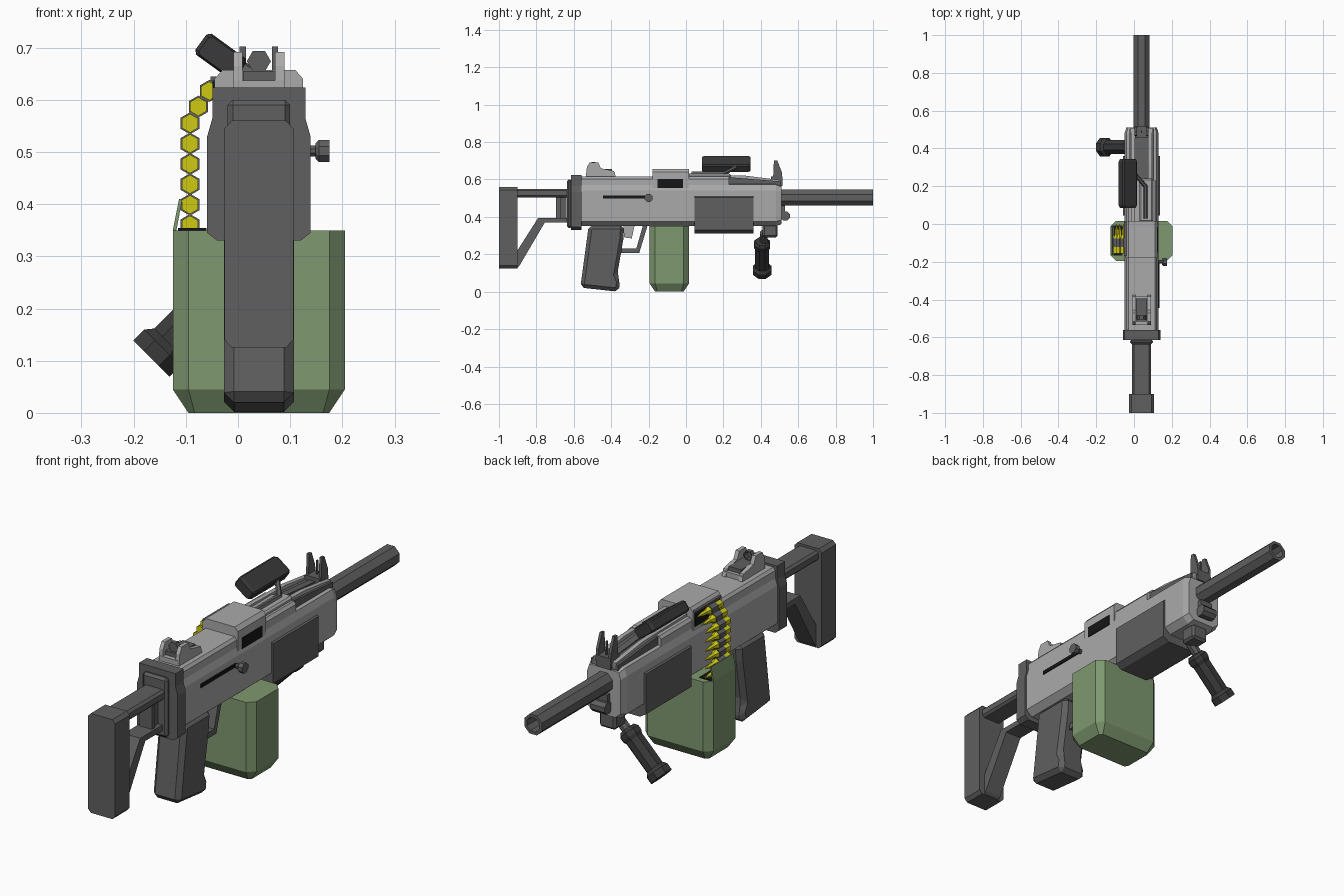
import bpy, bmesh, math
from mathutils import Vector

CX = 0.04  # centre line of the body


def mat(name, r, g, b):
    m = bpy.data.materials.new(name)
    m.diffuse_color = (r, g, b, 1)
    return m


LIGHT = mat("light_grey", 0.40, 0.40, 0.40)
DARK = mat("dark_grey", 0.115, 0.115, 0.115)
COAL = mat("charcoal", 0.042, 0.042, 0.042)
BLACK = mat("black", 0.008, 0.008, 0.008)
GREEN = mat("green", 0.212, 0.318, 0.162)
YELLOW = mat("yellow", 0.62, 0.59, 0.006)


def loft(name, rings, m, bevel=0):
    """Join equal-length rings of points into a closed solid."""
    bm = bmesh.new()
    vs = [[bm.verts.new(p) for p in ring] for ring in rings]
    n = len(rings[0])
    bm.faces.new(vs[0])
    bm.faces.new(vs[-1])
    for a, b in zip(vs, vs[1:]):
        for i in range(n):
            j = (i + 1) % n
            bm.faces.new((a[i], a[j], b[j], b[i]))
    bmesh.ops.recalc_face_normals(bm, faces=bm.faces)
    me = bpy.data.meshes.new(name)
    bm.to_mesh(me)
    bm.free()
    me.materials.append(m)
    ob = bpy.data.objects.new(name, me)
    bpy.context.collection.objects.link(ob)
    if bevel:
        mod = ob.modifiers.new("chamfer", 'BEVEL')
        mod.width, mod.segments, mod.limit_method = bevel, 1, 'ANGLE'
    return ob


def side(name, pts, x0, x1, m, bevel=0):
    """(y, z) outline extruded along x."""
    return loft(name, [[(x, y, z) for y, z in pts] for x in (x0, x1)], m, bevel)


def section(name, half, stations, m, bevel=0):
    """Mirrored (half width, z) section swept along y; stations = (y, scale)."""
    full = half + [(-w, z) for w, z in reversed(half)]
    zc = (half[0][1] + half[-1][1]) / 2
    return loft(name, [[(CX + w * s, y, zc + (z - zc) * s) for w, z in full]
                       for y, s in stations], m, bevel)


def box(name, x, y, z, m, bevel=0):
    return side(name, [(y[0], z[0]), (y[1], z[0]), (y[1], z[1]), (y[0], z[1])], x[0], x[1], m, bevel)


def lathe(name, start, d, prof, sides, m, phase=0):
    """(distance, radius) profile turned around direction d."""
    d, s = Vector(d).normalized(), Vector(start)
    u = d.cross(Vector((0, 0, 1))).normalized()
    v = u.cross(d)
    ang = [math.radians(phase) + math.tau * i / sides for i in range(sides)]
    return loft(name, [[s + d * t + (u * math.cos(a) + v * math.sin(a)) * r for a in ang]
                       for t, r in prof], m)


# Receiver
section("receiver", [(0.06, 0.35), (0.09, 0.375), (0.09, 0.54), (0.08, 0.57), (0.08, 0.603), (0.07, 0.615)],
        [(-0.57, 1), (0.23, 1)], LIGHT)
section("receiver_front", [(0.06, 0.35), (0.09, 0.375), (0.09, 0.54), (0.08, 0.57), (0.08, 0.572), (0.07, 0.575)],
        [(0.23, 1), (0.48, 1), (0.51, 0.9)], LIGHT)
side("barrel_cover", [(0.23, 0.56), (0.505, 0.56), (0.505, 0.59), (0.23, 0.612)], CX - 0.065, CX + 0.065, DARK)
for s in (-1, 1):
    side("top_rail", [(0.015, 0.6), (0.505, 0.57), (0.505, 0.597), (0.32, 0.62), (0.015, 0.627)],
         CX + s * 0.035, CX + s * 0.055, LIGHT)
box("cover_latch", (0.03, 0.1), (0.01, 0.24), (0.6, 0.632), LIGHT, 0.008)
side("rib", [(0.24, 0.58), (0.5, 0.56), (0.5, 0.594), (0.24, 0.618)], 0.025, 0.055, DARK)

# Rear cap
section("rear_cap", [(0.08, 0.33), (0.099, 0.345), (0.099, 0.53), (0.089, 0.565), (0.089, 0.624)],
        [(-0.615, 1), (-0.56, 1)], DARK)
section("stock_mount", [(0.06, 0.34), (0.06, 0.6)], [(-0.637, 1), (-0.61, 1)], DARK, 0.01)

# Stock
section("butt_plate", [(0.052, 0.125), (0.066, 0.14), (0.066, 0.545), (0.052, 0.56)],
        [(-1.0, 1), (-0.9, 1)], DARK)
section("stock_tube", [(0.04, 0.505), (0.05, 0.515), (0.05, 0.54), (0.04, 0.55)],
        [(-0.91, 1), (-0.62, 1)], DARK)
side("stock_brace", [(-0.905, 0.125), (-0.89, 0.14), (-0.755, 0.37), (-0.62, 0.37), (-0.62, 0.395),
                     (-0.79, 0.395), (-0.905, 0.215)], CX - 0.04, CX + 0.04, DARK)
box("stock_strut_rear", (0.01, 0.07), (-0.695, -0.672), (0.38, 0.52), DARK)
box("stock_strut_front", (0.02, 0.06), (-0.672, -0.64), (0.38, 0.52), DARK)

# Pistol grip, trigger and guard
side("pistol_grip", [(-0.565, 0.022), (-0.36, 0.0), (-0.352, 0.055), (-0.368, 0.09), (-0.335, 0.28),
                     (-0.33, 0.355), (-0.52, 0.355)], CX - 0.067, CX + 0.067, DARK, 0.025)
side("trigger", [(-0.335, 0.355), (-0.33, 0.29), (-0.29, 0.285), (-0.275, 0.355)], 0.025, 0.055, LIGHT)
side("trigger_guard", [(-0.36, 0.207), (-0.25, 0.207), (-0.205, 0.355), (-0.23, 0.355), (-0.265, 0.232),
                       (-0.36, 0.232)], 0.01, 0.07, DARK)

# Handguard
section("handguard", [(0.07, 0.312), (0.098, 0.33), (0.098, 0.505), (0.088, 0.51)],
        [(0.045, 1), (0.36, 1)], DARK)

# Barrel with hollow muzzle
lathe("barrel", (CX, 0.45, 0.503), (0, 1, 0), [(0, 0.046), (0.55, 0.046), (0.55, 0.032), (0.42, 0.032)],
      8, DARK, 22.5)
lathe("bore", (CX, 0.88, 0.503), (0, 1, 0), [(0, 0.031), (0.008, 0.031)], 8, BLACK, 22.5)
# Gas block below the barrel
lathe("gas_plug", (0.005, 0.53, 0.405), (1, 0, 0), [(0, 0.027), (0.07, 0.027)], 8, DARK, 22.5)
box("gas_block", (0.01, 0.07), (0.48, 0.53), (0.385, 0.46), DARK)

# Feed cover with ejection port and feed port
section("feed_cover", [(0.085, 0.55), (0.085, 0.64), (0.07, 0.657)], [(-0.18, 1), (0.015, 1)], LIGHT)
box("ejection_port", (0.122, 0.128), (-0.152, -0.015), (0.555, 0.603), BLACK)
box("feed_port", (-0.049, -0.042), (-0.165, 0.005), (0.575, 0.64), BLACK)
box("feed_lip", (-0.053, -0.04), (-0.17, 0.01), (0.636, 0.645), DARK)

# Charging handle and slot
box("charging_slot", (0.128, 0.134), (-0.445, -0.2), (0.498, 0.514), BLACK)
lathe("charging_knob", (0.125, -0.2, 0.502), (1, 0, 0),
      [(0, 0.011), (0.024, 0.011), (0.024, 0.017), (0.03, 0.023), (0.05, 0.023)], 8, DARK, 22.5)

# Rear sight
box("rear_sight_base", (-0.008, 0.088), (-0.535, -0.38), (0.61, 0.637), LIGHT)
box("rear_sight_slide", (0.01, 0.07), (-0.515, -0.395), (0.637, 0.655), DARK)
for x in (-0.009, 0.071):
    side("rear_sight_ear", [(-0.535, 0.615), (-0.375, 0.615), (-0.385, 0.645), (-0.455, 0.66), (-0.47, 0.692),
                            (-0.515, 0.692), (-0.53, 0.665)], x, x + 0.018, LIGHT)
lathe("aperture_ring", (CX, -0.505, 0.674), (0, 1, 0),
      [(0, 0.023), (0.02, 0.023), (0.02, 0.018), (0, 0.018), (0, 0.023)], 6, DARK)
# Front sight
box("front_sight_base", (0.004, 0.076), (0.455, 0.515), (0.565, 0.615), DARK)
for x in (0.003, 0.065):
    side("front_sight_post", [(0.465, 0.59), (0.515, 0.59), (0.512, 0.64), (0.488, 0.702), (0.47, 0.702)],
         x, x + 0.012, DARK)
box("front_sight_pin", (0.037, 0.043), (0.485, 0.495), (0.6, 0.675), DARK)

# Carry handle, tilted across the body
a = math.radians(-36)
ca, sa = math.cos(a), math.sin(a)
rings = []
for y, k in ((0.085, 0.85), (0.1, 1), (0.33, 1), (0.345, 0.85)):
    out = [(-0.047, -0.018), (-0.04, -0.025), (0.04, -0.025), (0.047, -0.018),
           (0.047, 0.018), (0.04, 0.025), (-0.04, 0.025), (-0.047, 0.018)]
    rings.append([(-0.033 + k * (u * ca - v * sa), y, 0.683 + k * (u * sa + v * ca)) for u, v in out])
loft("carry_handle", rings, COAL)
path = [(0.06, 0.03, 0.632), (0.06, 0.2, 0.632), (0.0, 0.27, 0.668)]
for p, q in zip(path, path[1:]):
    d = Vector(q) - Vector(p)
    lathe("handle_rod", p, d, [(0, 0.011), (d.length + 0.004, 0.011)], 6, DARK)

# Side fore grip
box("fore_grip_mount", (0.0, 0.08), (0.41, 0.49), (0.29, 0.36), DARK, 0.01)
lathe("fore_grip_stem", (0.04, 0.415, 0.315), (-1, 0, -1), [(0, 0.022), (0.1, 0.022)], 8, DARK, 22.5)
lathe("fore_grip", (0.0, 0.407, 0.27), (-1, 0, -1),
      [(0, 0.035), (0.015, 0.047), (0.035, 0.047), (0.05, 0.04), (0.19, 0.04), (0.205, 0.053), (0.235, 0.053)],
      8, COAL, 22.5)

# Ammunition box with chamfered corners


def octagon(i, z, c=0.03):
    x0, x1, y0, y1 = -0.125 + i, 0.205 - i, -0.195 + i, 0.017 - i
    return [(x0 + c, y0, z), (x1 - c, y0, z), (x1, y0 + c, z), (x1, y1 - c, z),
            (x1 - c, y1, z), (x0 + c, y1, z), (x0, y1 - c, z), (x0, y0 + c, z)]


loft("ammo_box", [octagon(0.03, 0, 0.012), octagon(0, 0.045), octagon(0, 0.35)], GREEN)
box("box_opening", (-0.115, -0.06), (-0.168, -0.008), (0.347, 0.354), BLACK)
loft("box_flap", [[(-0.125, y, 0.35), (-0.118, y, 0.35), (-0.107, y, 0.408), (-0.113, y, 0.41)]
                  for y in (-0.165, -0.012)], GREEN)

# Cartridge belt
belt = [(-0.092, 0.36 + 0.039 * i) for i in range(6)] + [(-0.076, 0.587), (-0.055, 0.617)]
for x, z in belt:
    lathe("cartridge", (x, -0.157, z), (0, 1, 0),
          [(0, 0.018), (0.085, 0.018), (0.1, 0.011), (0.12, 0.01), (0.155, 0.002)], 6, YELLOW, 90)
    lathe("belt_link", (x, -0.122, z), (0, 1, 0), [(0, 0.021), (0.045, 0.021)], 6, DARK, 90)
